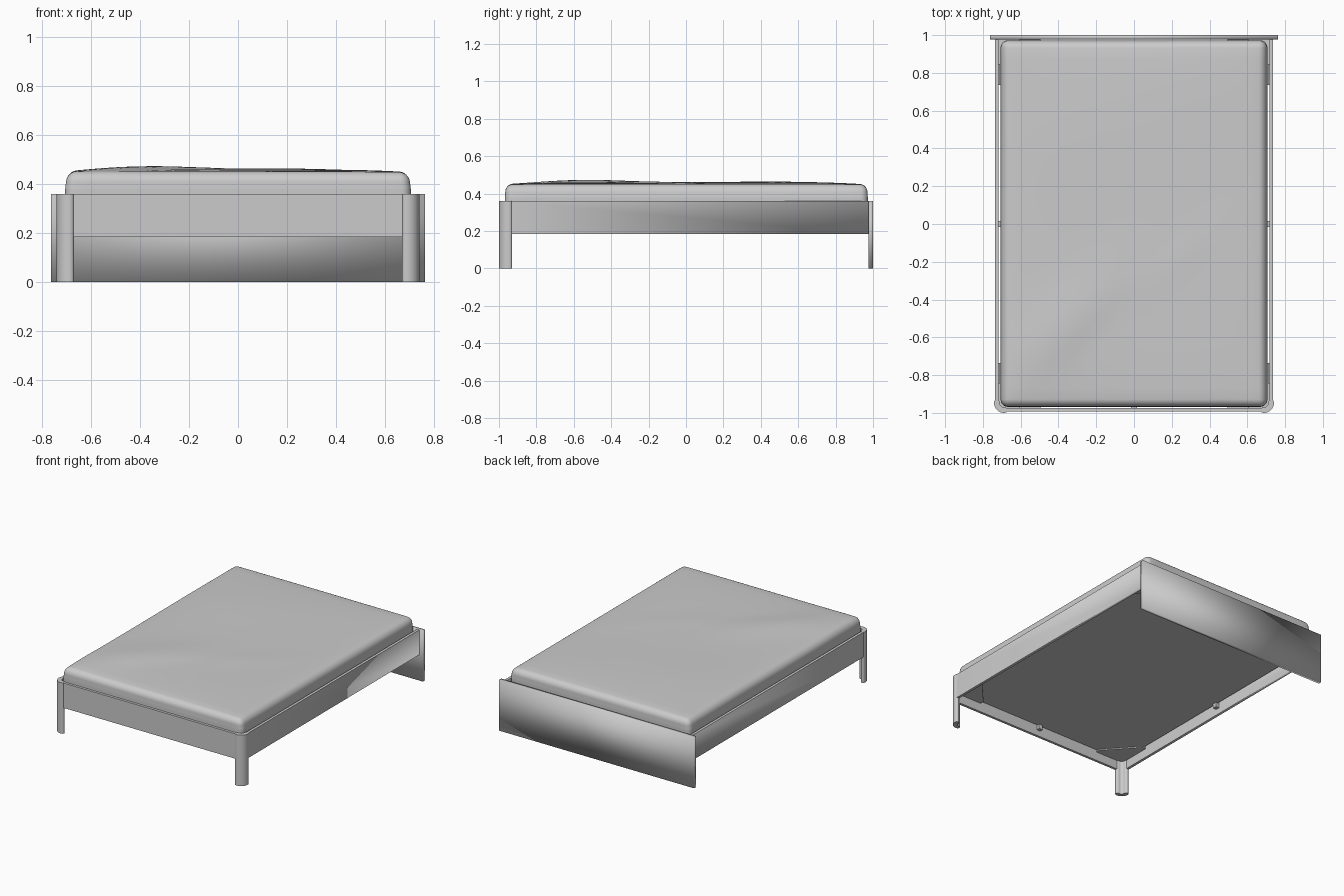
import bpy, bmesh, math
from mathutils import Vector

if "Cube" in bpy.data.objects:
    bpy.data.objects.remove(bpy.data.objects["Cube"])

grey = bpy.data.materials.new("plain grey")
grey.diffuse_color = (0.6, 0.6, 0.6, 1)
grey.use_nodes = True
grey.node_tree.nodes["Principled BSDF"].inputs["Base Color"].default_value = grey.diffuse_color


def finish(name, bm, smooth=True):
    bmesh.ops.recalc_face_normals(bm, faces=bm.faces)
    for f in bm.faces:
        f.smooth = smooth
    me = bpy.data.meshes.new(name)
    bm.to_mesh(me)
    bm.free()
    me.materials.append(grey)
    ob = bpy.data.objects.new(name, me)
    bpy.context.collection.objects.link(ob)
    return ob


def box(name, lo, hi, smooth=False, sharp=None):
    bm = bmesh.new()
    bmesh.ops.create_cube(bm, size=1)
    for v in bm.verts:
        v.co = [l + (c + 0.5) * (h - l) for c, l, h in zip(v.co, lo, hi)]
    for e in bm.edges:
        if sharp and sharp(e):
            e.smooth = False
    return finish(name, bm, smooth)


def prism(name, outline, z0, z1):
    bm = bmesh.new()
    face = bm.faces.new([bm.verts.new((x, y, z0)) for x, y in outline])
    top = bmesh.ops.extrude_face_region(bm, geom=[face])["geom"]
    for v in top:
        if isinstance(v, bmesh.types.BMVert):
            v.co.z = z1
    ob = finish(name, bm, True)
    for p in ob.data.polygons:
        p.use_smooth = abs(p.normal.z) < 0.5
    ob.data.set_sharp_from_angle(angle=math.radians(40))
    return ob


# Headboard, a soft-shaded slab
box("headboard", (-0.763, 0.977, 0), (0.763, 1.0, 0.36), True)

# Foot rail
box("foot_rail", (-0.69, -0.993, 0.183), (0.69, -0.975, 0.359))


# Side rails, soft only towards the headboard end
def rail_sharp(e):
    a, b = (v.co for v in e.verts)
    return abs(a.y - b.y) > 1 or a.y + b.y < 0 or (a.z > 0.3 and b.z > 0.3 and abs(a.x - b.x) > 0.01)


for s in (-1, 1):
    x0, x1 = sorted((s * 0.717, s * 0.736))
    box("side_rail", (x0, -0.95, 0.183), (x1, 0.978, 0.359), True, rail_sharp)

# Front corner legs: bent strips with rounded ends
R, T, H = 0.053, 0.03, 0.015
cx, cy = 0.741 - R, -1.0 + R
arc = [math.radians(-90 + 90 * i / 8) for i in range(9)]
caps = [math.radians(180 * i / 6) for i in range(1, 6)]
leg = [(cx + R * math.cos(a), cy + R * math.sin(a)) for a in arc]
leg += [(cx + R - H + H * math.cos(a), cy + 0.003 + H * math.sin(a)) for a in caps]
leg += [(cx + (R - T) * math.cos(a), cy + (R - T) * math.sin(a)) for a in reversed(arc)]
leg += [(cx - 0.003 - H * math.sin(a), cy - R + T - H + H * math.cos(a)) for a in caps]
for s in (-1, 1):
    prism("front_leg", [(s * x, y) for x, y in leg], 0, 0.36)

# Corner brackets: a flat triangular plate and two wall flanges
for sx in (-1, 1):
    for sy, yw in ((-1, -0.975), (1, 0.977)):
        xw = 0.717
        pts = [(xw, yw), (xw, yw - sy * 0.24), (xw - 0.03, yw - sy * 0.24),
               (xw - 0.22, yw - sy * 0.03), (xw - 0.22, yw)]
        prism("corner_bracket", [(sx * x, y) for x, y in pts], 0.246, 0.254)
        a, b = sorted((sx * 0.709, sx * 0.717))
        c, d = sorted((yw - sy * 0.13, yw - sy * 0.24))
        box("bracket_side_flange", (a, c, 0.246), (b, d, 0.33))
        a, b = sorted((sx * 0.495, sx * 0.605))
        c, d = sorted((yw, yw - sy * 0.006))
        box("bracket_end_flange", (a, c, 0.246), (b, d, 0.33))

# Small clips at the middle of each rail
for s in (-1, 1):
    a, b = sorted((s * 0.69, s * 0.717))
    box("side_clip", (a, -0.015, 0.225), (b, 0.015, 0.29))
box("foot_clip", (-0.015, -0.975, 0.225), (0.015, -0.95, 0.29))

# Mattress: rounded block with a gently rumpled top
bm = bmesh.new()
bmesh.ops.create_cube(bm, size=2)
bmesh.ops.subdivide_edges(bm, edges=bm.edges[:], cuts=31, use_grid_fill=True)
r, band = 0.038, 0.8
z_low, z_top = 0.257, 0.448
half = Vector((0.706, 0.97, (z_top - z_low) / 2))
mid = Vector((0, 0.002, (z_top + z_low) / 2))


def bump(x, y, px, py, along, across, turn):
    dx, dy = x - px, y - py
    u = dx * math.cos(turn) + dy * math.sin(turn)
    w = dy * math.cos(turn) - dx * math.sin(turn)
    return math.exp(-(u / along) ** 2 - (w / across) ** 2)


for v in bm.verts:
    inner, off = Vector(), Vector()
    for i in range(3):
        t = v.co[i]
        k = math.copysign(1, t)
        if i == 2 and t < 0:
            inner[i] = t * half[i]
            continue
        inner[i] = k * min(abs(t) / band, 1) * (half[i] - r)
        if abs(t) > band:
            off[i] = k * r * math.tan((abs(t) - band) / (1 - band) * math.pi / 4)
    if off.length > 0:
        off = off.normalized() * max(abs(c) for c in off)
    p = mid + inner + off
    lift = max(0, (p.z - 0.38) / (z_top - 0.38))
    x, y = p.x, p.y
    crown = 0.012 * max(0, 1 - abs(x / 0.71) ** 5) * max(0, 1 - abs(y / 0.975) ** 6)
    rumple = (0.014 * bump(x, y, -0.38, -0.55, 0.4, 0.16, 0.8)
              + 0.006 * bump(x, y, 0.1, -0.3, 0.4, 0.07, 0.7)
              - 0.006 * bump(x, y, -0.1, -0.48, 0.35, 0.06, 0.75)
              + 0.004 * bump(x, y, -0.3, 0.45, 0.4, 0.3, 0.2)
              - 0.004 * bump(x, y, 0.45, 0.3, 0.2, 0.5, 0.1))
    p.z += lift * (crown + rumple)
    p.x *= 1 - 0.012 * lift
    p.y *= 1 - 0.004 * lift
    v.co = p
mattress = finish("mattress", bm)
mattress.data.set_sharp_from_angle(angle=math.radians(50))
